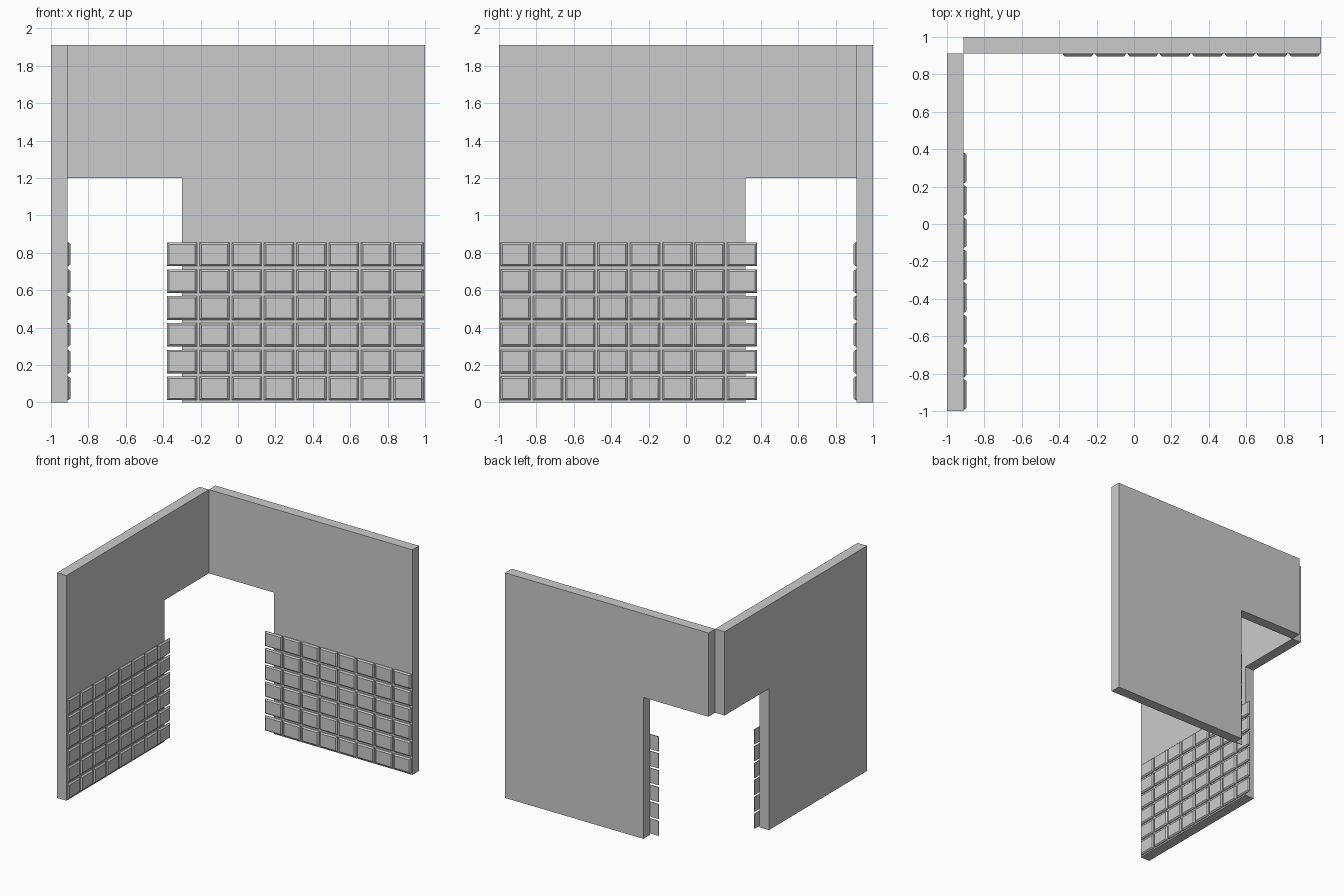
import bpy, bmesh
from mathutils import Matrix, Vector

if "Cube" in bpy.data.objects:
    bpy.data.objects.remove(bpy.data.objects["Cube"])

T = 0.911   # inner face of both walls
H = 1.911   # wall height
DOOR = 1.2  # height of the corner opening

# Local wall frames: u runs along the wall, v is up, w points into the room
BACK = Matrix(((1, 0, 0, 0), (0, 0, -1, T), (0, 1, 0, 0), (0, 0, 0, 1)))
LEFT = Matrix(((0, 0, 1, -T), (1, 0, 0, 0), (0, 1, 0, 0), (0, 0, 0, 1)))


def finish(name, bm, frame):
    bm.transform(frame)
    bmesh.ops.recalc_face_normals(bm, faces=bm.faces)
    mesh = bpy.data.meshes.new(name)
    bm.to_mesh(mesh)
    bm.free()
    obj = bpy.data.objects.new(name, mesh)
    bpy.context.collection.objects.link(obj)
    return obj


def wall(name, outline, frame):
    bm = bmesh.new()
    face = bm.faces.new([bm.verts.new((u, v, 0)) for u, v in outline])
    ext = bmesh.ops.extrude_face_region(bm, geom=[face])
    moved = [g for g in ext["geom"] if isinstance(g, bmesh.types.BMVert)]
    bmesh.ops.translate(bm, verts=moved, vec=Vector((0, 0, T - 1)))
    return finish(name, bm, frame)


def tile(bm, u, v, w=0.16, h=0.126, depth=0.016, lip=0.006, inset=0.01):
    # back, lip and chamfered front loops of one tile
    loops = []
    for d, z in ((0, 0), (0, lip), (inset, depth)):
        loops.append([bm.verts.new((x, y, z)) for x, y in (
            (u + d, v + d), (u + w - d, v + d),
            (u + w - d, v + h - d), (u + d, v + h - d))])
    for a, b in zip(loops, loops[1:]):
        for i in range(4):
            j = (i + 1) % 4
            bm.faces.new((a[i], a[j], b[j], b[i]))
    bm.faces.new(loops[0][::-1])
    bm.faces.new(loops[-1])


def tiles(name, start, frame):
    bm = bmesh.new()
    for row in range(6):
        for col in range(8):
            tile(bm, start + col * 0.1729, 0.012 + row * 0.1433)
    return finish(name, bm, frame)


# Two walls, each notched at the corner
wall("back_wall", [(-0.30, 0), (1, 0), (1, H), (-T, H), (-T, DOOR), (-0.30, DOOR)], BACK)
wall("left_wall", [(-1, 0), (0.317, 0), (0.317, DOOR), (T, DOOR), (T, H), (-1, H)], LEFT)

# Tile panels, running slightly past the opening edge
tiles("back_wall_tiles", -0.379, BACK)
tiles("left_wall_tiles", -0.991, LEFT)
